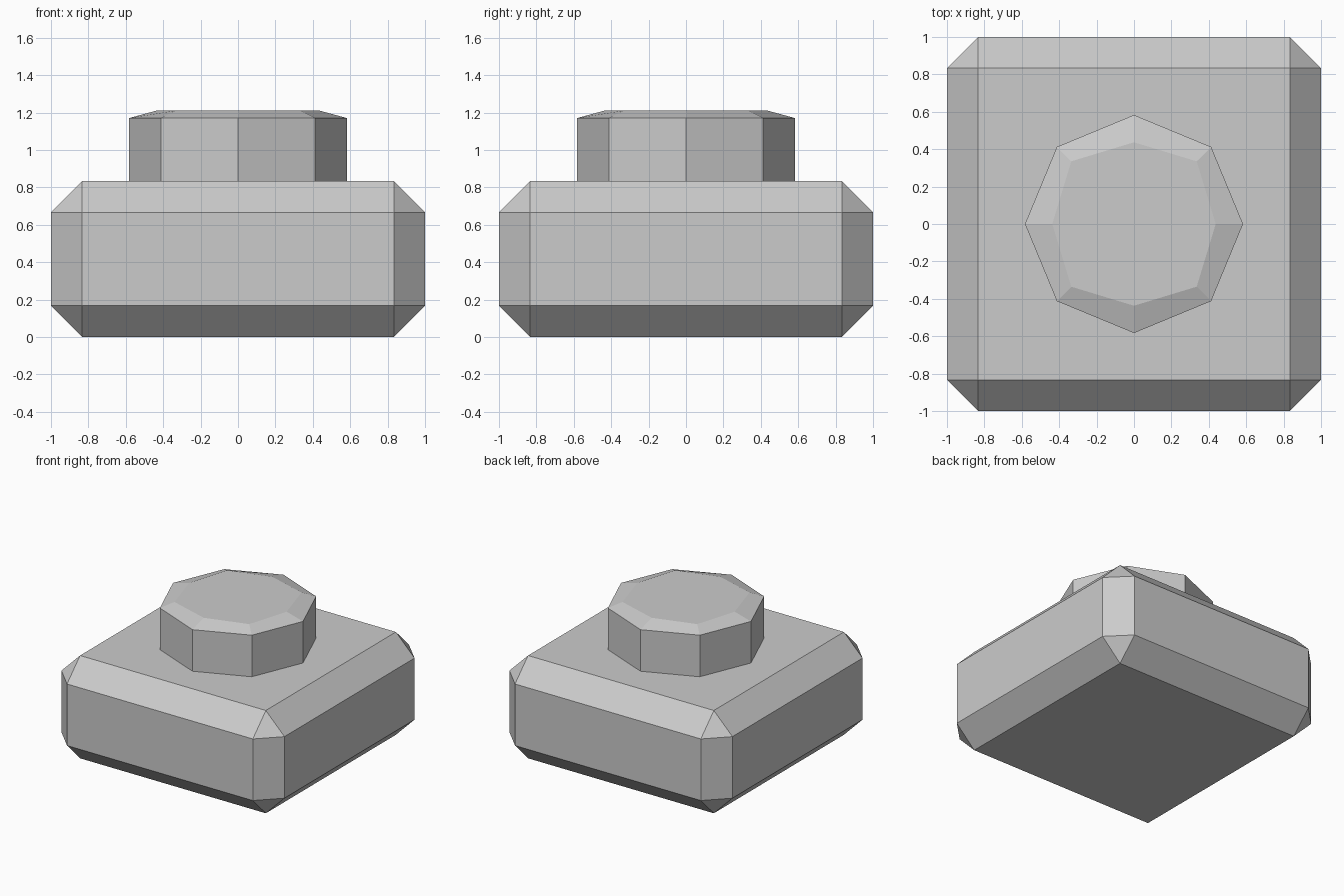
import bpy
import bmesh
from math import cos, sin, pi

if "Cube" in bpy.data.objects:
    bpy.data.objects.remove(bpy.data.objects["Cube"])

# Single plain grey
grey = bpy.data.materials.new("light_grey")
grey.use_nodes = True
colour = (0.6, 0.6, 0.6, 1)
grey.diffuse_color = colour
grey.node_tree.nodes["Principled BSDF"].inputs["Base Color"].default_value = colour


def finish(name, bm):
    bmesh.ops.recalc_face_normals(bm, faces=bm.faces)
    mesh = bpy.data.meshes.new(name)
    bm.to_mesh(mesh)
    bm.free()
    mesh.materials.append(grey)
    obj = bpy.data.objects.new(name, mesh)
    bpy.context.collection.objects.link(obj)
    return obj


# Chamfered block
HEIGHT, CHAMFER = 0.833, 0.167
bm = bmesh.new()
bmesh.ops.create_cube(bm, size=1)
bmesh.ops.scale(bm, vec=(2, 2, HEIGHT), verts=bm.verts)
bmesh.ops.translate(bm, vec=(0, 0, HEIGHT / 2), verts=bm.verts)
bmesh.ops.bevel(bm, geom=bm.edges[:], offset=CHAMFER, segments=1,
                profile=0.5, affect='EDGES')
finish("base_block", bm)

# Octagonal knob: each ring has a height, a radius on the axes and one on the diagonals
SIDES = 8
bm = bmesh.new()
rings = []
for z, axis_r, diag_r in ((HEIGHT, 0.583, 0.583), (1.17, 0.583, 0.583), (1.21, 0.437, 0.474)):
    ring = []
    for i in range(SIDES):
        r = diag_r if i % 2 else axis_r
        a = 2 * pi * i / SIDES
        ring.append(bm.verts.new((r * cos(a), r * sin(a), z)))
    rings.append(ring)
for low, high in zip(rings, rings[1:]):
    for i in range(SIDES):
        j = (i + 1) % SIDES
        bm.faces.new((low[i], low[j], high[j], high[i]))
bm.faces.new(rings[0])
bm.faces.new(rings[-1])
finish("top_knob", bm)
